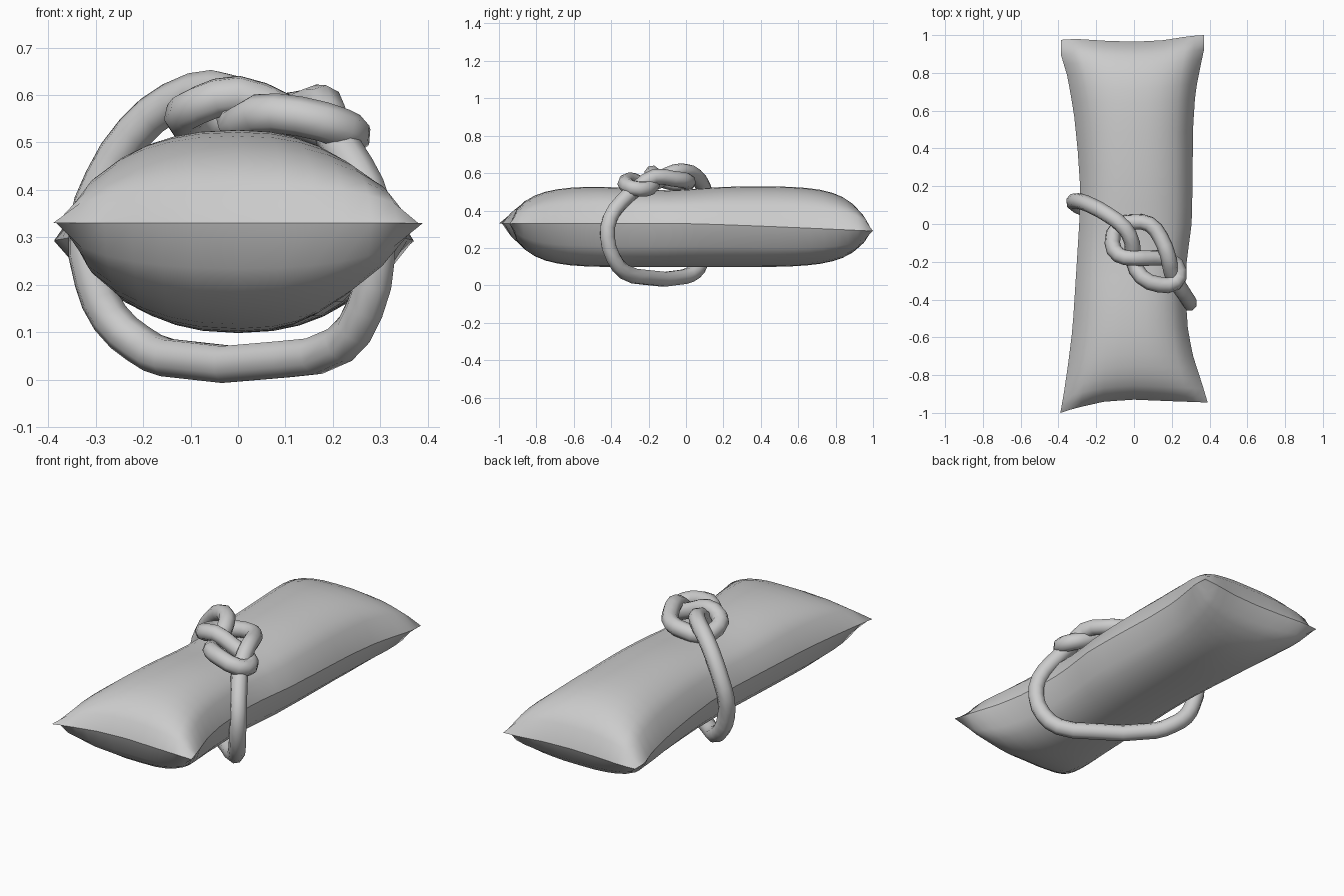
import bpy, bmesh, math

if "Cube" in bpy.data.objects:
    bpy.data.objects.remove(bpy.data.objects["Cube"])


def lerp_table(pts, v):
    """Linear interpolation through a few (position, value) pairs."""
    for (a, va), (b, vb) in zip(pts, pts[1:]):
        if v <= b:
            f = max(0, (v - a) / (b - a))
            return va + (vb - va) * f
    return pts[-1][1]


# Stuffed bag outline: side edges against y, end edges against s (-1..1)
LEFT = [(-1, .39), (-.9, .372), (-.75, .35), (-.55, .325), (-.35, .312), (0, .29),
        (.2, .285), (.4, .298), (.6, .318), (.8, .352), (.93, .39), (1, .385)]
RIGHT = [(-1, .39), (-.9, .362), (-.75, .315), (-.6, .286), (-.35, .27), (-.2, .28),
         (0, .305), (.2, .31), (.5, .312), (.7, .325), (.85, .355), (.93, .372), (1, .37)]
FRONT = [(-1, 1.0), (-.8, .975), (-.4, .94), (0, .93), (.5, .938), (1, .945)]
BACK = [(-1, .975), (-.8, .98), (-.4, .97), (0, .965), (.4, .972), (.8, .995), (1, 1.0)]
NS, NT = 12, 26


def bag_point(i, j, side):
    s = math.copysign(abs(2 * i / NS - 1) ** .8, i - NS / 2)
    t = math.sin(math.pi / 2 * (2 * j / NT - 1))
    t = .6 * t + .4 * (2 * j / NT - 1)
    x = s * lerp_table(RIGHT if s > 0 else LEFT, t)
    y = t * lerp_table(BACK if t > 0 else FRONT, s)
    h = .21 if side > 0 else .222
    if side > 0:
        h -= .022 * math.exp(-((t + .12) / .25) ** 2)   # dip under the knot
    puff = max(0, 1 - abs(s) ** 2.3) ** .52 * max(0, 1 - abs(t) ** 6.5) ** .56
    seam = .33 - .04 * max(0, t) ** 1.2
    mid = .32 - seam
    return x, y, seam + puff * (mid + side * h)


bm = bmesh.new()
grids = {}
for side in (1, -1):
    for i in range(NS + 1):
        for j in range(NT + 1):
            rim = i in (0, NS) or j in (0, NT)
            if side < 0 and rim:
                grids[side, i, j] = grids[1, i, j]
            else:
                grids[side, i, j] = bm.verts.new(bag_point(i, j, side))
    for i in range(NS):
        for j in range(NT):
            q = [grids[side, a, b] for a, b in ((i, j), (i + 1, j), (i + 1, j + 1), (i, j + 1))]
            bm.faces.new(q if side > 0 else q[::-1]).smooth = True
# Sharp seam all round
rim = {grids[1, i, j] for i in range(NS + 1) for j in range(NT + 1)
       if i in (0, NS) or j in (0, NT)}
for e in bm.edges:
    if e.verts[0] in rim and e.verts[1] in rim:
        e.smooth = False
mesh = bpy.data.meshes.new("bag")
bm.to_mesh(mesh)
bm.free()
bpy.context.collection.objects.link(bpy.data.objects.new("bag", mesh))

# Rope: one closed tube, round the bag and through the figure-eight knot on top
PATH = [(.268, -.39, .15), (.215, -.33, .073), (.1, -.22, .043), (-.15, -.01, .046),
        (-.21, .05, .075), (-.27, .085, .13), (-.305, .10, .21), (-.318, .12, .32),
        (-.285, .12, .42), (-.22, .095, .52), (-.14, .05, .585), (-.05, -.02, .612),
        (-.01, -.1, .59), (0, -.2, .535), (.04, -.28, .56), (.13, -.32, .555),
        (.22, -.31, .53), (.24, -.25, .515), (.19, -.19, .525), (.09, -.18, .565),
        (0, -.18, .60), (-.08, -.165, .58), (-.115, -.1, .555), (-.08, -.01, .54),
        (0, .01, .55), (.08, 0, .56), (.14, -.07, .57), (.18, -.17, .58),
        (.20, -.26, .52), (.25, -.35, .44), (.285, -.405, .36), (.292, -.42, .26)]
curve = bpy.data.curves.new("rope", "CURVE")
curve.dimensions = "3D"
curve.bevel_depth = .042
curve.bevel_resolution = 2
curve.resolution_u = 2
spline = curve.splines.new("BEZIER")
spline.bezier_points.add(len(PATH) - 1)
spline.use_cyclic_u = True
for bp, co in zip(spline.bezier_points, PATH):
    bp.co = co
    bp.handle_left_type = bp.handle_right_type = "AUTO"
bpy.context.collection.objects.link(bpy.data.objects.new("rope", curve))
